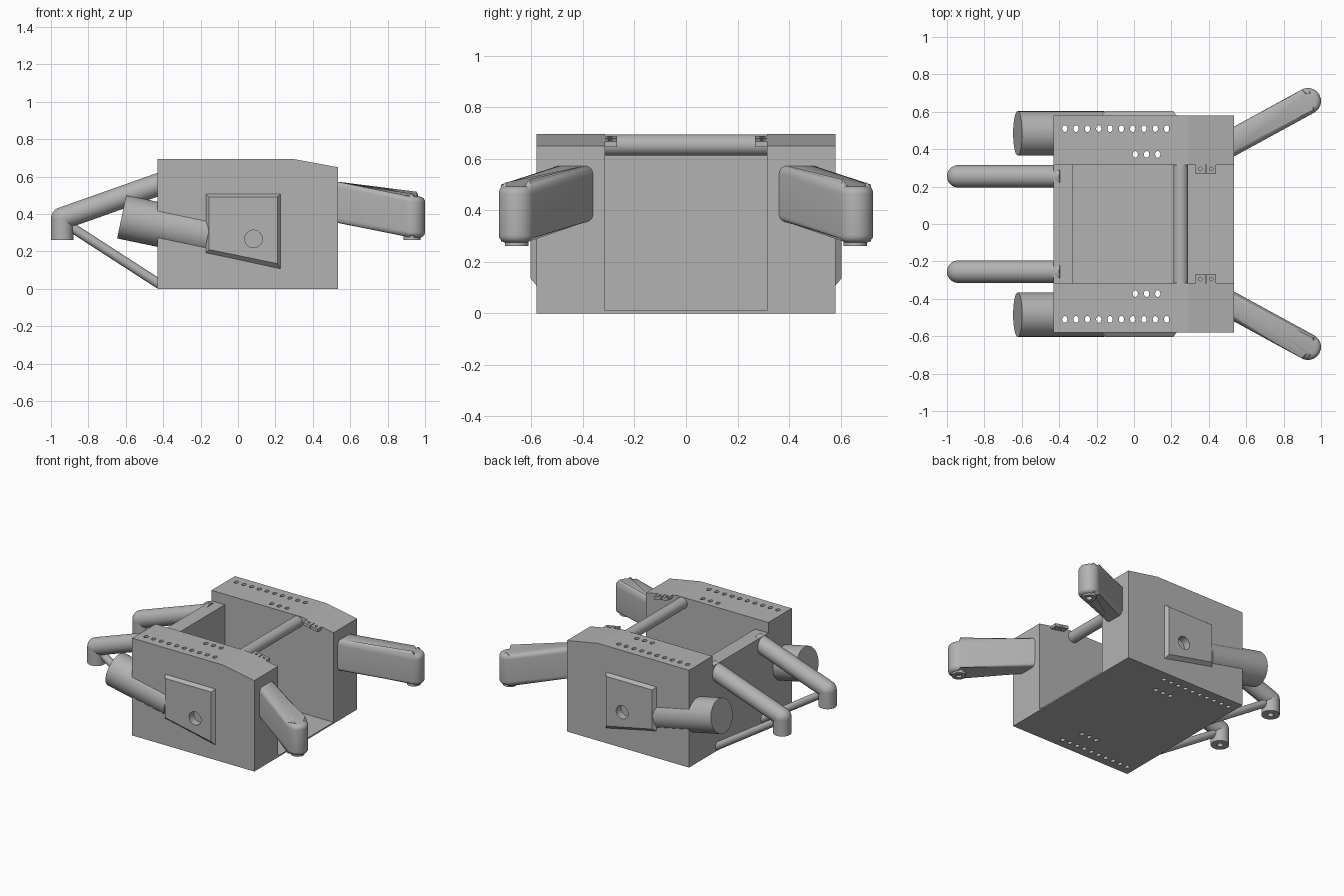
import bpy, bmesh, math
from mathutils import Vector

cube = bpy.data.objects.get("Cube")
if cube:
    bpy.data.objects.remove(cube, do_unlink=True)

grey = bpy.data.materials.new("plain grey")
grey.use_nodes = True
COLOR = (0.45, 0.45, 0.45, 1)
grey.diffuse_color = COLOR
grey.node_tree.nodes["Principled BSDF"].inputs["Base Color"].default_value = COLOR


def finish(name, bm, smooth=False):
    bmesh.ops.recalc_face_normals(bm, faces=bm.faces)
    mesh = bpy.data.meshes.new(name)
    bm.to_mesh(mesh)
    bm.free()
    mesh.materials.append(grey)
    ob = bpy.data.objects.new(name, mesh)
    bpy.context.collection.objects.link(ob)
    if smooth:
        bpy.ops.object.select_all(action="DESELECT")
        ob.select_set(True)
        bpy.context.view_layer.objects.active = ob
        bpy.ops.object.shade_smooth_by_angle(angle=math.radians(35))
    return ob


def loft(bm, bottom, top):
    """Solid between two matching loops of points."""
    a = [bm.verts.new(p) for p in bottom]
    b = [bm.verts.new(p) for p in top]
    bm.faces.new(a)
    bm.faces.new(b)
    for i in range(len(a)):
        j = (i + 1) % len(a)
        bm.faces.new((a[i], a[j], b[j], b[i]))


def prism(bm, outline, y0, y1):
    """Side outline in x and z, pushed from y0 to y1."""
    loft(bm, [(x, y0, z) for x, z in outline], [(x, y1, z) for x, z in outline])


def rod(bm, start, end, radius, sides=32):
    start, end = Vector(start), Vector(end)
    axis = end - start
    turn = axis.to_track_quat("Z", "Y")
    ring = [turn @ Vector((radius * math.cos(t), radius * math.sin(t), 0))
            for t in (math.tau * i / sides for i in range(sides))]
    loft(bm, [start + p for p in ring], [end + p for p in ring])


def cut(ob, cutter):
    mod = ob.modifiers.new("cut", "BOOLEAN")
    mod.operation = "DIFFERENCE"
    mod.solver = "EXACT"
    mod.object = cutter
    cutter.hide_render = True
    cutter.hide_viewport = True
    cutter.display_type = "WIRE"


def rect(x0, x1, z0, z1):
    return [(x0, z0), (x1, z0), (x1, z1), (x0, z1)]


BACK, FRONT, INNER, OUTER = -0.43, 0.535, 0.315, 0.58

# Floor, rear wall and cross bar between the side housings
bm = bmesh.new()
prism(bm, rect(BACK, FRONT, 0, 0.01), -INNER, INNER)
finish("floor_plate", bm)
bm = bmesh.new()
prism(bm, rect(BACK, -0.325, 0.01, 0.62), -INNER, INNER)
finish("rear_wall", bm)
bm = bmesh.new()
rod(bm, (0.25, -INNER, 0.653), (0.25, INNER, 0.653), 0.04)
finish("cross_bar", bm, True)

for s, side in ((1, "left"), (-1, "right")):
    # Rows of oval drill holes passing through the housing
    bm = bmesh.new()
    holes = [(-0.37 + 0.0605 * i, 0.51) for i in range(10)]
    holes += [(0.007 + 0.06 * i, 0.372) for i in range(3)]
    for x, y in holes:
        ring = [(x + 0.014 * math.cos(t), s * y + 0.018 * math.sin(t))
                for t in (math.tau * i / 16 for i in range(16))]
        loft(bm, [(*p, -0.1) for p in ring], [(*p, 0.8) for p in ring])
    drill = finish(side + "_drill_cutter", bm)

    # Side housing with sloped front top
    bm = bmesh.new()
    prism(bm, [(BACK, 0), (FRONT, 0), (FRONT, 0.65), (0.29, 0.695), (BACK, 0.695)],
          s * INNER, s * OUTER)
    cut(finish(side + "_housing", bm), drill)

    # Bevelled side plate with a round recess
    bm = bmesh.new()
    base = [(-0.18, 0.185), (0.235, 0.095), (0.235, 0.515), (-0.18, 0.515)]
    face = [(-0.155, 0.21), (0.21, 0.135), (0.21, 0.49), (-0.155, 0.49)]
    loft(bm, [(x, s * 0.57, z) for x, z in base], [(x, s * 0.603, z) for x, z in face])
    plate = finish(side + "_side_plate", bm)
    bm = bmesh.new()
    rod(bm, (0.083, s * 0.55, 0.267), (0.083, s * 0.7, 0.267), 0.047)
    recess = finish(side + "_recess_cutter", bm)
    cut(plate, recess)
    cut(bpy.data.objects[side + "_housing"], recess)

    # Slanted rear cylinder
    bm = bmesh.new()
    rod(bm, (-0.622, s * 0.485, 0.385), (-0.16, s * 0.485, 0.288), 0.118, 48)
    cut(finish(side + "_rear_cylinder", bm, True), drill)

    # Rear arm: sloped tube, round elbow, short downward end
    y = s * 0.255
    elbow = Vector((-0.94, y, 0.376))
    bm = bmesh.new()
    rod(bm, (BACK + 0.05, y, 0.574), elbow, 0.06)
    finish(side + "_rear_arm", bm, True)
    bm = bmesh.new()
    ball = bmesh.ops.create_uvsphere(bm, u_segments=32, v_segments=16, radius=0.06)
    bmesh.ops.translate(bm, verts=ball["verts"], vec=elbow)
    finish(side + "_elbow", bm, True)
    bm = bmesh.new()
    rod(bm, (-0.94, y, 0.262), elbow, 0.06)
    tip = finish(side + "_arm_tip", bm, True)
    bm = bmesh.new()
    rod(bm, (-0.94, y, 0.2), (-0.94, y, 0.3), 0.02, 16)
    cut(tip, finish(side + "_tip_cutter", bm))

    # Diagonal strut from elbow to floor
    bm = bmesh.new()
    rod(bm, (-0.9, y, 0.335), (BACK + 0.01, y, 0.025), 0.026, 24)
    finish(side + "_strut", bm, True)

    # Front arm: capsule outline with sloped top and bottom, softened edges
    bm = bmesh.new()
    along = Vector((math.cos(0.5), math.sin(0.5)))
    across = Vector((-along.y, along.x))
    end, half = Vector((0.93, 0.657)), 0.07
    root = end - along * 0.5
    arc = [end + half * (across * math.cos(t) + along * math.sin(t))
           for t in (math.pi * i / 16 for i in range(17))]
    outline = [root + across * half] + arc + [root - across * half]

    def height(p, z):
        return z - 0.2 * (min(p.x, 0.93) - FRONT)
    loft(bm, [(p.x, s * p.y, height(p, 0.352)) for p in outline],
         [(p.x, s * p.y, height(p, 0.572)) for p in outline])
    rims = [e for e in bm.edges if abs(e.verts[0].co.z - e.verts[1].co.z) < 0.15]
    bmesh.ops.bevel(bm, geom=rims, offset=0.03, segments=5, profile=0.5,
                    affect="EDGES", clamp_overlap=True)
    finish(side + "_front_arm", bm, True)
    bm = bmesh.new()
    rod(bm, (0.93, s * 0.657, 0.262), (0.93, s * 0.657, 0.36), 0.046)
    foot = finish(side + "_front_foot", bm, True)
    bm = bmesh.new()
    rod(bm, (0.93, s * 0.657, 0.2), (0.93, s * 0.657, 0.29), 0.02, 16)
    cut(foot, finish(side + "_foot_cutter", bm))

    # Pair of small clips on the sloped inner edge
    bm = bmesh.new()
    pins = bmesh.new()
    for x in (0.355, 0.413):
        top = 0.695 - 0.184 * (x - 0.29)
        w, drop = 0.026, 0.005
        prism(bm, [(x - w, top - 0.022 + drop), (x + w, top - 0.022 - drop),
                   (x + w, top - drop), (x - w, top + drop)], s * 0.268, s * 0.317)
        rod(pins, (x, s * 0.295, 0.6), (x, s * 0.295, 0.8), 0.009, 12)
    cut(finish(side + "_clips", bm), finish(side + "_clip_cutter", pins))
